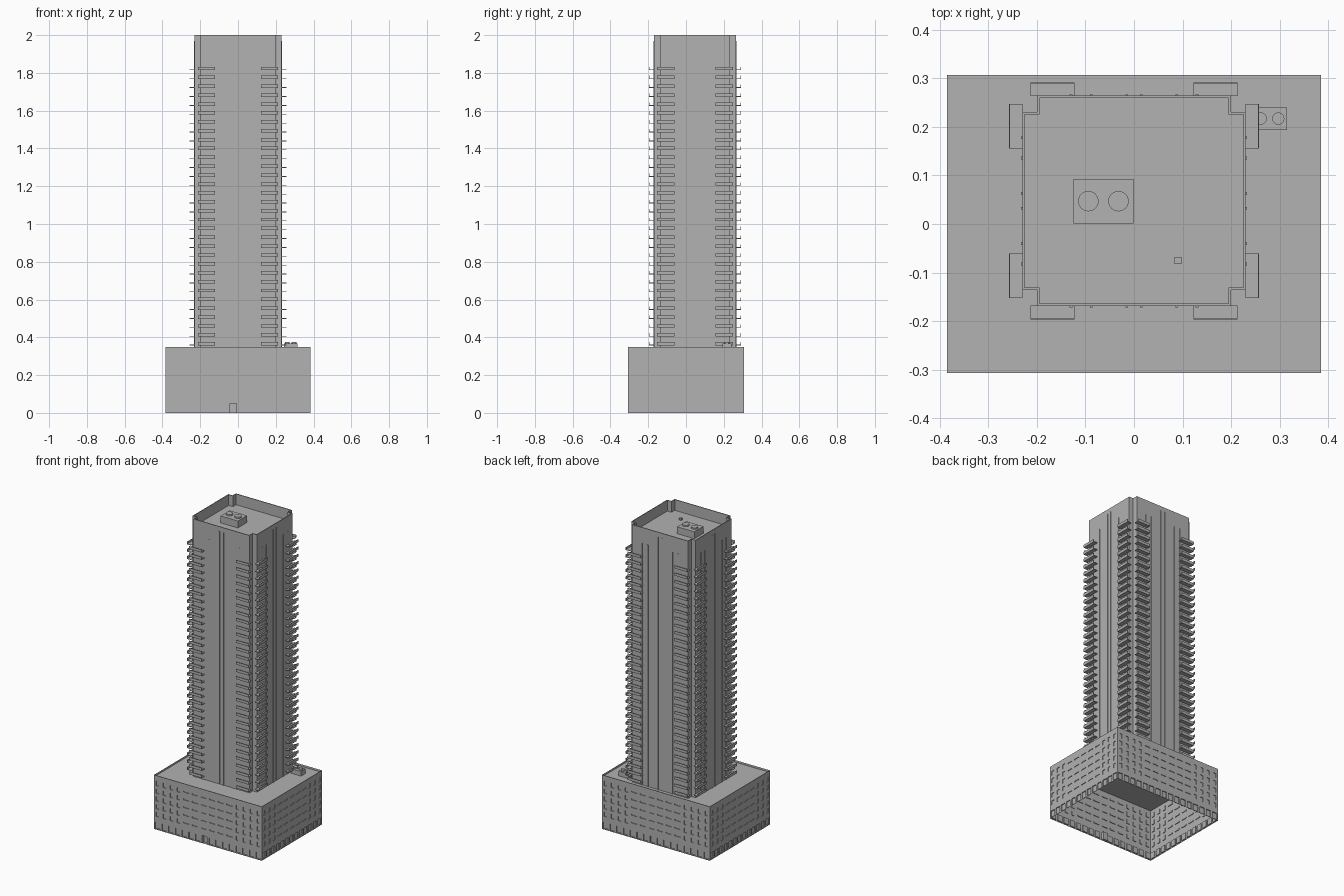
import bpy, bmesh, math
from mathutils import Matrix, Vector

cube = bpy.data.objects.get("Cube")
if cube:
    bpy.data.objects.remove(cube, do_unlink=True)

GREY = (0.445, 0.445, 0.445, 1)
concrete = bpy.data.materials.new("concrete_grey")
concrete.use_nodes = True
concrete.diffuse_color = GREY
concrete.node_tree.nodes["Principled BSDF"].inputs["Base Color"].default_value = GREY

TOWER_Y = 0.0475          # tower axis, set back on the podium
HX, HY = 0.385, 0.307     # podium half sizes
PODIUM_TOP, DECK = 0.35, 0.337
TOP, ROOF = 2.0, 1.93


def finish(name, bm):
    mesh = bpy.data.meshes.new(name)
    bm.to_mesh(mesh)
    bm.free()
    mesh.materials.append(concrete)
    obj = bpy.data.objects.new(name, mesh)
    bpy.context.collection.objects.link(obj)
    return obj


def add_box(bm, lo, hi, turn=Matrix()):
    lo, hi = Vector(lo), Vector(hi)
    size = Matrix.Diagonal((*(hi - lo), 1))
    bmesh.ops.create_cube(bm, size=1, matrix=turn @ Matrix.Translation((lo + hi) / 2) @ size)


def quad(bm, turn, offset, u0, u1, z0, z1):
    corners = ((u0, z0), (u1, z0), (u1, z1), (u0, z1))
    return bm.faces.new([bm.verts.new(turn @ Vector((u, offset, z))) for u, z in corners])


def recess(bm, face, depth):
    inward = -face.normal.copy()
    new = bmesh.ops.extrude_discrete_faces(bm, faces=[face])["faces"][0]
    bmesh.ops.translate(bm, verts=new.verts[:], vec=inward * depth)


def column(bm, turn, offset, u0, u1, width, z0, z1, windows, depth):
    """One wall bay with a stack of recessed windows."""
    mid = (u0 + u1) / 2
    a, b = mid - width / 2, mid + width / 2
    quad(bm, turn, offset, u0, a, z0, z1)
    quad(bm, turn, offset, b, u1, z0, z1)
    z = z0
    for low, high in windows:
        if low > z:
            quad(bm, turn, offset, a, b, z, low)
        pane = quad(bm, turn, offset, a, b, low, high)
        pane.normal_update()
        recess(bm, pane, depth)
        z = high
    quad(bm, turn, offset, a, b, z, z1)


# Podium walls: street-level openings, and office windows above
SPLIT = 0.06
rows = [0.085 + 0.05 * i for i in range(5)]
tall = [(z, z + 0.028) for z in rows]
slits = [(z + 0.01, z + 0.018) for z in rows]
bm = bmesh.new()
for side in range(4):
    turn = Matrix.Rotation(side * math.pi / 2, 4, 'Z')
    half, off = ((HX, -HY), (HY, -HX))[side % 2]
    ends, middle, bays = ((4, 6, 16), (3, 5, 13))[side % 2]
    pitch = 2 * half / bays
    for i in range(bays):
        u = -half + i * pitch
        door = side == 0 and i == 7
        opening = [(0, 0.05)] if door else [(0.006, 0.047)]
        column(bm, turn, off, u, u + pitch, 0.034, 0, SPLIT, opening, 0.02 if door else 0.006)
    end_w = 0.05
    mid_w = (2 * half - 2 * ends * end_w) / middle
    u = -half
    for i in range(2 * ends + middle):
        centre = ends <= i < ends + middle
        w = mid_w if centre else end_w
        column(bm, turn, off, u, u + w, 0.04 if centre else 0.02, SPLIT, PODIUM_TOP,
               slits if centre else tall, 0.004)
        u += w
bmesh.ops.remove_doubles(bm, verts=bm.verts[:], dist=0.0001)
finish("podium_walls", bm)


def sunken_cap(bm, face, rim, drop):
    """Leave a thin parapet around a face and lower the rest as a roof."""
    bmesh.ops.inset_region(bm, faces=[face], thickness=rim, use_even_offset=True)
    face.normal_update()
    recess(bm, face, drop)


# Podium parapet and deck
bm = bmesh.new()
deck = bm.faces.new([bm.verts.new((x * HX, y * HY, PODIUM_TOP))
                     for x, y in ((-1, -1), (1, -1), (1, 1), (-1, 1))])
deck.normal_update()
sunken_cap(bm, deck, 0.005, PODIUM_TOP - DECK)
finish("podium_deck", bm)

# Tower shaft with notched corners and a parapet
AX, AY, NX, NY = 0.23, 0.2165, 0.2, 0.183
corner = [(AX, NY), (NX, NY), (NX, AY)]
outline = corner + [(-x, y) for x, y in reversed(corner)]
outline += [(-x, -y) for x, y in outline]
bm = bmesh.new()
base = bm.faces.new([bm.verts.new((x, y + TOWER_Y, DECK)) for x, y in outline])
base.normal_update()
new = bmesh.ops.extrude_face_region(bm, geom=[base])["geom"]
bmesh.ops.translate(bm, verts=[v for v in new if isinstance(v, bmesh.types.BMVert)],
                    vec=(0, 0, TOP - DECK))
bmesh.ops.recalc_face_normals(bm, faces=bm.faces[:])
cap = max(bm.faces, key=lambda f: f.calc_center_median().z)
sunken_cap(bm, cap, 0.005, TOP - ROOF)
finish("tower_shaft", bm)

# Facade ribs and balconies, repeated on the four sides
FLOORS, FIRST, STEP = 32, 0.357, 0.047
ribs, slabs, rails = bmesh.new(), bmesh.new(), bmesh.new()
for side in range(4):
    turn = Matrix.Translation((0, TOWER_Y, 0)) @ Matrix.Rotation(side * math.pi / 2, 4, 'Z')
    wall = (AY, AX)[side % 2]
    inner, outer = ((0.122, 0.213), (0.108, 0.2))[side % 2]
    for s in (-1, 1):
        for u, top in ((0.015, 1.97), (0.088, 1.9), (0.13, 1.9)):
            add_box(ribs, (s * u - 0.003, -wall - 0.003, DECK),
                    (s * u + 0.003, -wall + 0.001, top), turn)
        a, b = sorted((s * inner, s * outer))
        for f in range(FLOORS):
            z = FIRST + f * STEP
            add_box(slabs, (a, -wall - 0.027, z), (b, -wall + 0.001, z + 0.004), turn)
            add_box(rails, (a, -wall - 0.0275, z), (b, -wall - 0.0255, z + 0.018), turn)
finish("facade_ribs", ribs)
finish("balcony_slabs", slabs)
finish("balcony_rails", rails)


def cooling_unit(name, x, y, z, w, d, h, spacing, radius):
    bm = bmesh.new()
    add_box(bm, (x - w / 2, y - d / 2, z), (x + w / 2, y + d / 2, z + h))
    for s in (-1, 1):
        place = Matrix.Translation((x + s * spacing / 2, y, z + h + 0.004))
        bmesh.ops.create_cone(bm, cap_ends=True, segments=24, radius1=radius,
                              radius2=radius, depth=0.01, matrix=place)
    finish(name, bm)


# Rooftop equipment
cooling_unit("roof_cooling_unit", -0.063, 0.047, ROOF, 0.123, 0.092, 0.045, 0.062, 0.021)
cooling_unit("deck_cooling_unit", 0.279, 0.217, DECK, 0.071, 0.046, 0.03, 0.036, 0.0125)
bm = bmesh.new()
add_box(bm, (0.083, -0.082, ROOF), (0.098, -0.068, ROOF + 0.012))
finish("roof_vent", bm)
